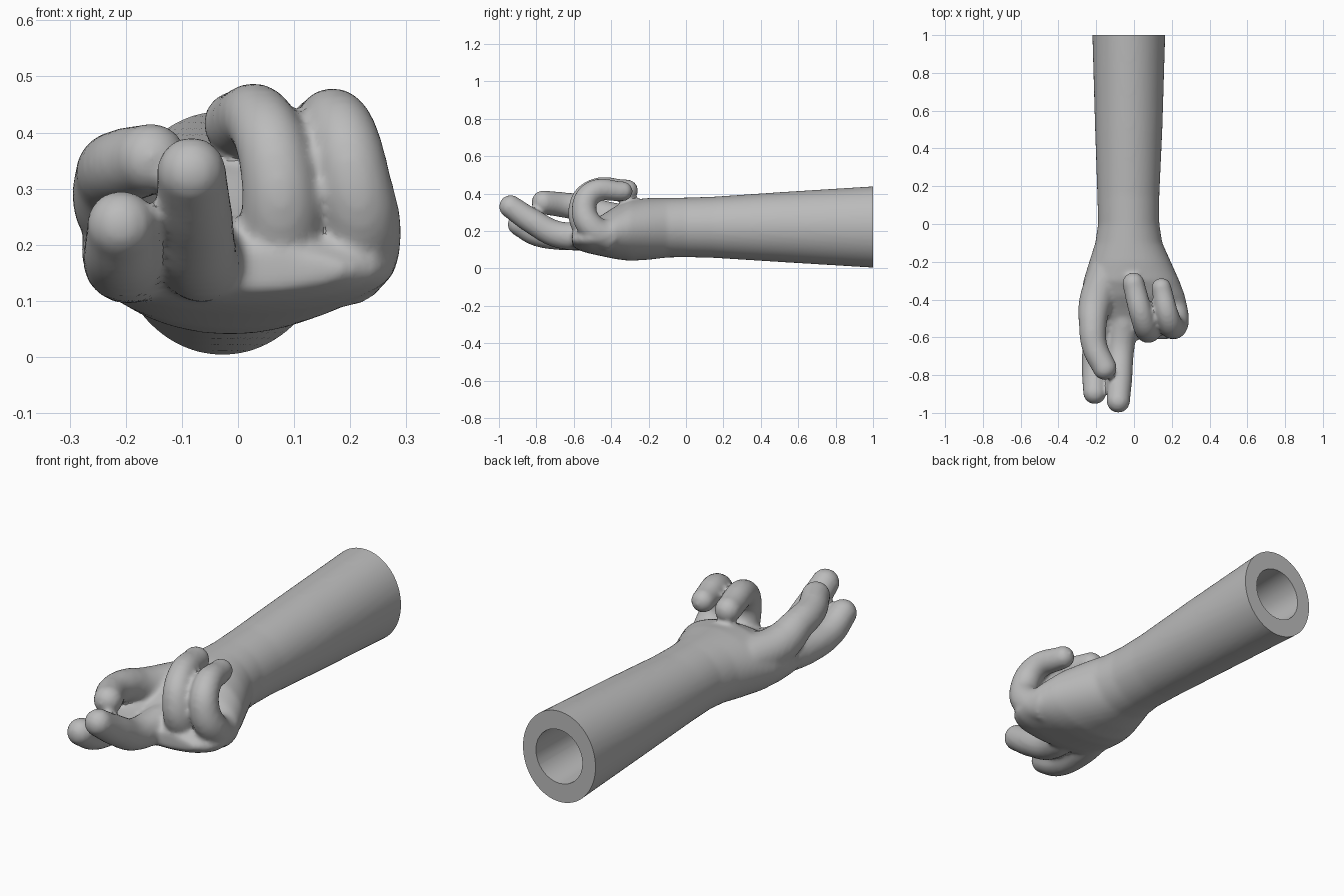
import bpy, bmesh, math
from mathutils import Vector, Matrix

old = bpy.data.objects.get("Cube")
if old:
    bpy.data.objects.remove(old)

skin = bpy.data.materials.new("soft grey")
skin.use_nodes = True
GREY = (0.5, 0.5, 0.5, 1)
skin.diffuse_color = GREY
skin.node_tree.nodes["Principled BSDF"].inputs["Base Color"].default_value = GREY


def link(name, bm):
    mesh = bpy.data.meshes.new(name)
    bm.to_mesh(mesh)
    bm.free()
    obj = bpy.data.objects.new(name, mesh)
    bpy.context.collection.objects.link(obj)
    return obj


def loft(bm, sections, sides=64):
    """Elliptical rings along y: (y, left x, right x, bottom z, top z)."""
    rings = []
    for y, x0, x1, z0, z1 in sections:
        ring = []
        for i in range(sides):
            a = math.tau * i / sides
            ring.append(bm.verts.new(((x0 + x1) / 2 + (x1 - x0) / 2 * math.cos(a), y,
                                      (z0 + z1) / 2 + (z1 - z0) / 2 * math.sin(a))))
        rings.append(ring)
    for a, b in zip(rings, rings[1:]):
        for i in range(sides):
            j = (i + 1) % sides
            bm.faces.new((a[i], a[j], b[j], b[i]))
    bm.faces.new(rings[0])
    bm.faces.new(rings[-1])


def finger(bm, points):
    """Smooth tapering tube through (x, y, z, radius) with a round tip."""
    curve = bpy.data.curves.new("finger_path", "CURVE")
    curve.dimensions = "3D"
    curve.bevel_depth = 1
    curve.bevel_resolution = 8
    curve.use_fill_caps = True
    spline = curve.splines.new("BEZIER")
    spline.bezier_points.add(len(points) - 1)
    for p, (x, y, z, r) in zip(spline.bezier_points, points):
        p.co = (x, y, z)
        p.radius = r
        p.handle_left_type = p.handle_right_type = "AUTO"
    obj = bpy.data.objects.new("finger_path", curve)
    bpy.context.collection.objects.link(obj)
    mesh = bpy.data.meshes.new_from_object(obj)
    bm.from_mesh(mesh)
    bpy.data.objects.remove(obj)
    bpy.data.curves.remove(curve)
    bpy.data.meshes.remove(mesh)
    x, y, z, r = points[-1]
    bmesh.ops.create_uvsphere(bm, u_segments=32, v_segments=20, radius=r,
                              matrix=Matrix.Translation((x, y, z)))


bm = bmesh.new()
# Forearm, wrist and palm
loft(bm, [
    (1.06, -.222, .167, 0, .442), (.5, -.206, .15, .034, .407),
    (.15, -.194, .134, .056, .383), (0, -.19, .134, .06, .378),
    (-.1, -.205, .15, .058, .377), (-.2, -.237, .195, .046, .376),
    (-.3, -.268, .24, .04, .365), (-.38, -.28, .27, .05, .33),
    (-.45, -.275, .285, .065, .285), (-.52, -.26, .28, .08, .245),
    (-.57, -.245, .25, .095, .22), (-.61, -.21, .19, .12, .19)])
# Thumb
finger(bm, [(-.14, -.25, .24, .1), (-.205, -.42, .27, .088), (-.218, -.54, .32, .073),
            (-.208, -.65, .338, .068), (-.155, -.762, .353, .064)])
# Index and middle fingers, reaching forward
finger(bm, [(-.17, -.45, .18, .08), (-.203, -.65, .167, .07),
            (-.208, -.8, .187, .068), (-.208, -.892, .235, .062)])
finger(bm, [(-.05, -.48, .18, .08), (-.072, -.68, .18, .072),
            (-.077, -.82, .25, .068), (-.083, -.938, .33, .062)])
# Ring and little fingers, curled over the palm
finger(bm, [(.05, -.43, .15, .08), (.075, -.525, .21, .076), (.07, -.56, .33, .066),
            (.045, -.5, .412, .062), (-.003, -.315, .416, .059)])
finger(bm, [(.18, -.4, .17, .09), (.217, -.495, .21, .074), (.205, -.545, .32, .066),
            (.182, -.5, .405, .062), (.145, -.338, .412, .053)])
bmesh.ops.remove_doubles(bm, verts=bm.verts, dist=0.0001)
bmesh.ops.recalc_face_normals(bm, faces=bm.faces)
hand = link("hand_and_forearm", bm)

# Blind hole in the arm and a flat trimmed end
bm = bmesh.new()
loft(bm, [(1.2, -.155, .101, .088, .354), (.3, -.135, .081, .108, .334)], 32)
bmesh.ops.recalc_face_normals(bm, faces=bm.faces)
hole = link("hole_cutter", bm)
bm = bmesh.new()
bmesh.ops.create_cube(bm, size=1, matrix=Matrix.Translation((0, 1.5, .2)))
trim = link("end_cutter", bm)

# Fuse the parts into one skin, then soften the joins
remesh = hand.modifiers.new("fuse", "REMESH")
remesh.mode = "VOXEL"
remesh.voxel_size = 0.011
smooth = hand.modifiers.new("soften", "SMOOTH")
smooth.factor = 0.5
smooth.iterations = 8
for cutter in (trim, hole):
    cutter.hide_render = True
    cut = hand.modifiers.new("cut", "BOOLEAN")
    cut.operation = "DIFFERENCE"
    cut.solver = "EXACT"
    cut.object = cutter

# Keep the finished mesh and drop the helpers
bpy.context.view_layer.update()
graph = bpy.context.evaluated_depsgraph_get()
final = bpy.data.meshes.new_from_object(hand.evaluated_get(graph))
hand.modifiers.clear()
hand.data = final
for cutter in (trim, hole):
    bpy.data.objects.remove(cutter)
final.materials.clear()
final.materials.append(skin)
bpy.ops.object.select_all(action="DESELECT")
hand.select_set(True)
bpy.context.view_layer.objects.active = hand
bpy.ops.object.shade_smooth_by_angle(angle=math.radians(40))
